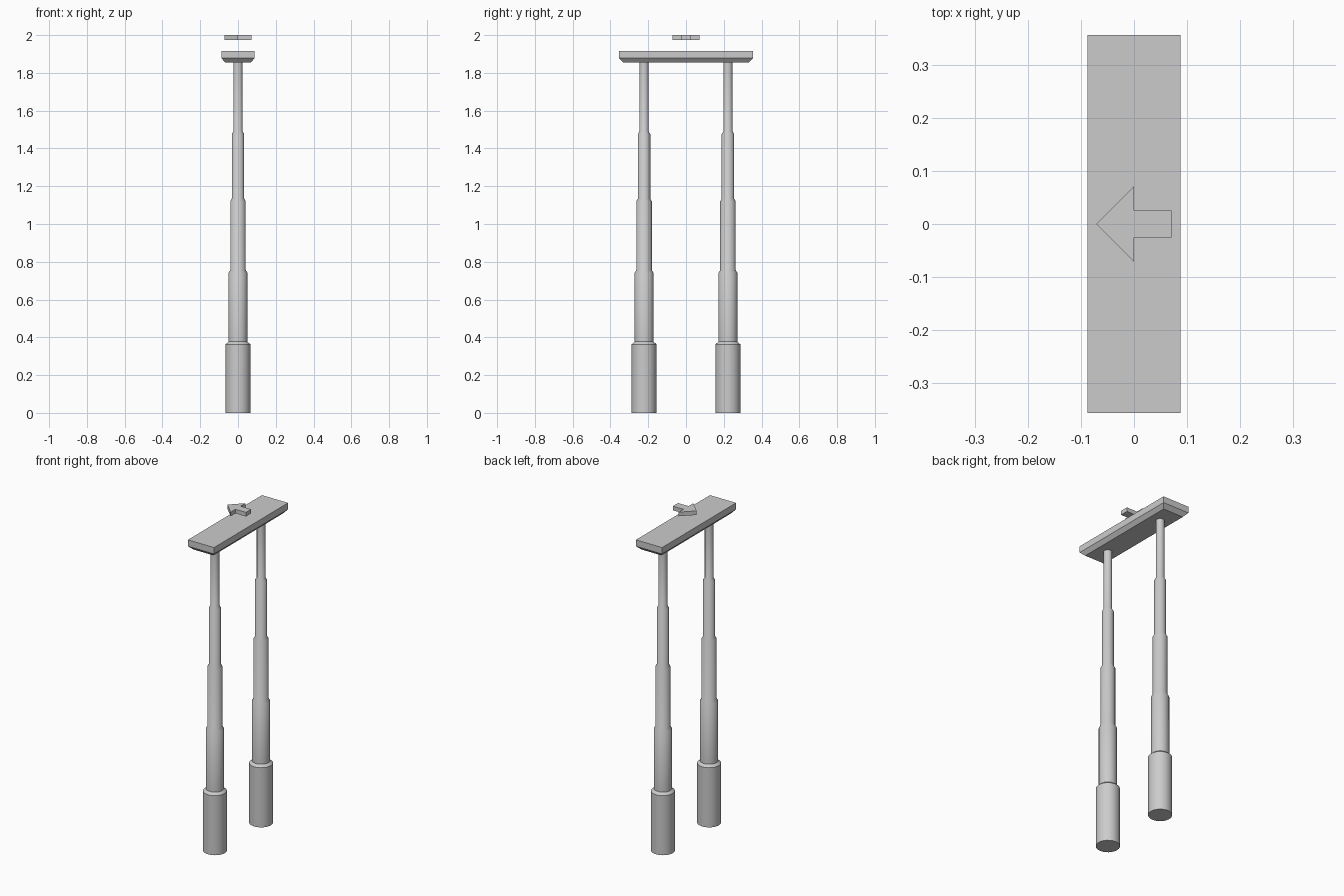
import bpy, bmesh, math

if "Cube" in bpy.data.objects:
    bpy.data.objects.remove(bpy.data.objects["Cube"])


def make_object(name, bm, smooth=False):
    bmesh.ops.recalc_face_normals(bm, faces=bm.faces[:])
    mesh = bpy.data.meshes.new(name)
    bm.to_mesh(mesh)
    bm.free()
    ob = bpy.data.objects.new(name, mesh)
    bpy.context.collection.objects.link(ob)
    if smooth:
        bpy.context.view_layer.objects.active = ob
        ob.select_set(True)
        bpy.ops.object.shade_smooth_by_angle(angle=math.radians(35))
        ob.select_set(False)
    return ob


def loft(name, loops, smooth=False):
    """Skin a stack of closed loops and cap both ends."""
    bm = bmesh.new()
    rings = [[bm.verts.new(p) for p in loop] for loop in loops]
    n = len(rings[0])
    for a, b in zip(rings, rings[1:]):
        for i in range(n):
            j = (i + 1) % n
            bm.faces.new((a[i], a[j], b[j], b[i]))
    bm.faces.new(rings[0][::-1])
    bm.faces.new(rings[-1])
    return make_object(name, bm, smooth)


def circle(r, y, z, sides=24):
    return [(r * math.cos(2 * math.pi * i / sides),
             y + r * math.sin(2 * math.pi * i / sides), z) for i in range(sides)]


def rect(x, y, z):
    return [(-x, -y, z), (x, -y, z), (x, y, z), (-x, y, z)]


# Telescoping legs: (radius, height of the collar's lower edge) per stage
stages = [(0.066, 0.363), (0.05, 0.742), (0.041, 1.12), (0.033, 1.477), (0.024, 1.87)]
for side, y in (("front", -0.222), ("back", 0.222)):
    profile = [(stages[0][0], 0)]
    for (r, z), (r_next, _) in zip(stages, stages[1:]):
        profile += [(r, z), (r_next, z + 0.014)]
    profile.append(stages[-1])
    loft(side + "_telescopic_leg", [circle(r, y, z) for r, z in profile], True)

# Top plate with chamfered underside
loft("top_plate", [rect(0.068, 0.333, 1.855), rect(0.088, 0.356, 1.878),
                   rect(0.088, 0.356, 1.917)])

# Floating direction arrow
outline = [(-0.071, 0), (0, -0.071), (0, -0.025), (0.071, -0.025),
           (0.071, 0.025), (0, 0.025), (0, 0.071)]
loft("direction_arrow", [[(x, y, z) for x, y in outline] for z in (1.975, 2.0)])
